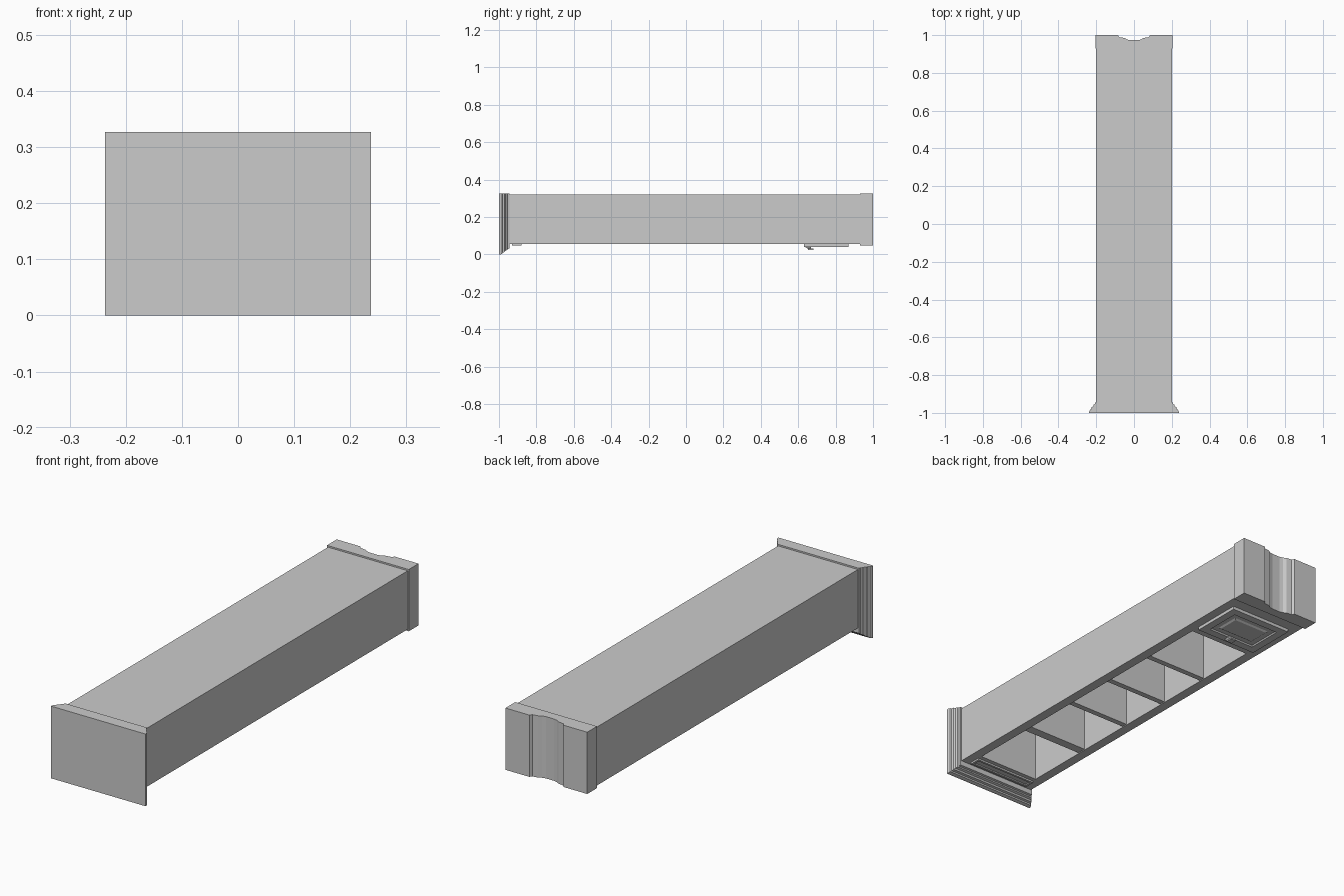
import bpy, bmesh

if "Cube" in bpy.data.objects:
    bpy.data.objects.remove(bpy.data.objects["Cube"])


def loft(name, rings):
    """Skin a stack of matching closed rings and cap both ends."""
    bm = bmesh.new()
    loops = [[bm.verts.new(p) for p in ring] for ring in rings]
    n = len(loops[0])
    for a, b in zip(loops, loops[1:]):
        for i in range(n):
            bm.faces.new((a[i], a[(i + 1) % n], b[(i + 1) % n], b[i]))
    bm.faces.new(loops[0])
    bm.faces.new(loops[-1][::-1])
    bmesh.ops.recalc_face_normals(bm, faces=bm.faces[:])
    mesh = bpy.data.meshes.new(name)
    bm.to_mesh(mesh)
    bm.free()
    obj = bpy.data.objects.new(name, mesh)
    bpy.context.collection.objects.link(obj)
    return obj


def rect_z(x0, x1, y0, y1, z):
    return [(x0, y0, z), (x1, y0, z), (x1, y1, z), (x0, y1, z)]


def box(name, x0, x1, y0, y1, z0, z1):
    return loft(name, [rect_z(x0, x1, y0, y1, z0), rect_z(x0, x1, y0, y1, z1)])


def framed_panel(name, hw, y0, y1, steps):
    """Rectangular panel whose face steps inwards: (inset, z) pairs."""
    return loft(name, [rect_z(-hw + i, hw - i, y0 + i, y1 - i, z) for i, z in steps])


FRONT, BACK = 0.055, 0.32      # the bookcase lies on its front
Y_TOP, Y_BASE = -0.945, 0.93   # crown end and plinth end
OPEN0, OPEN1 = -0.86, 0.585    # shelf opening

# Carcass: sides flush with the opening, back board, head and lower cabinet
for side, s in (("left", -1), ("right", 1)):
    a, b = sorted((s * 0.155, s * 0.2))
    box(side + "_side", a, b, Y_TOP, Y_BASE, FRONT, BACK)
box("back_board", -0.155, 0.155, Y_TOP, Y_BASE, 0.305, BACK)
box("head_rail", -0.155, 0.155, Y_TOP, OPEN0, FRONT, 0.305)
box("lower_cabinet", -0.155, 0.155, OPEN1, Y_BASE, FRONT, 0.305)

# Shelves, the uppermost being thicker
for i, (y, t) in enumerate([(-0.545, 0.042), (-0.25, 0.026), (0.01, 0.026), (0.28, 0.026)]):
    box(f"shelf_{i + 1}", -0.155, 0.155, y - t / 2, y + t / 2, FRONT + 0.004, 0.305)

# Stepped crown moulding, flaring to the front and sides
crown = [(0, -0.945), (0.003, -0.954), (0.008, -0.956), (0.012, -0.966),
         (0.019, -0.970), (0.022, -0.980), (0.028, -0.983), (0.032, -0.993), (0.032, -1)]
loft("crown", [[(-0.205 - o, y, 0.032 - o), (0.205 + o, y, 0.032 - o),
                (0.205 + o, y, 0.327), (-0.205 - o, y, 0.327)] for o, y in crown])

# Plinth with a shaped cut-out along its foot
half = [(0.205, 1), (0.085, 1), (0.078, 0.989), (0.05, 0.985), (0.038, 0.977), (0.02, 0.973)]
outline = [(-0.205, Y_BASE), (0.205, Y_BASE)] + half + [(-x, y) for x, y in half[::-1]]
loft("plinth", [[(x, y, z) for x, y in outline] for z in (0.047, 0.327)])

# Raised panel below the crown
framed_panel("frieze_panel", 0.158, -0.93, -0.88,
             [(0, 0.056), (0, 0.047), (0.010, 0.047), (0.013, 0.051)])

# Cabinet door: frame, sunken border, raised centre
framed_panel("door", 0.157, 0.63, 0.87,
             [(0, 0.056), (0, 0.040), (0.036, 0.040), (0.040, 0.046),
              (0.062, 0.046), (0.070, 0.041)])

# Door pull: tapered stem and flat lip
loft("pull_stem", [rect_z(-0.018, 0.018, 0.637, 0.668, 0.041),
                   rect_z(-0.010, 0.010, 0.652, 0.668, 0.030)])
box("pull_lip", -0.014, 0.014, 0.652, 0.683, 0.025, 0.031)
